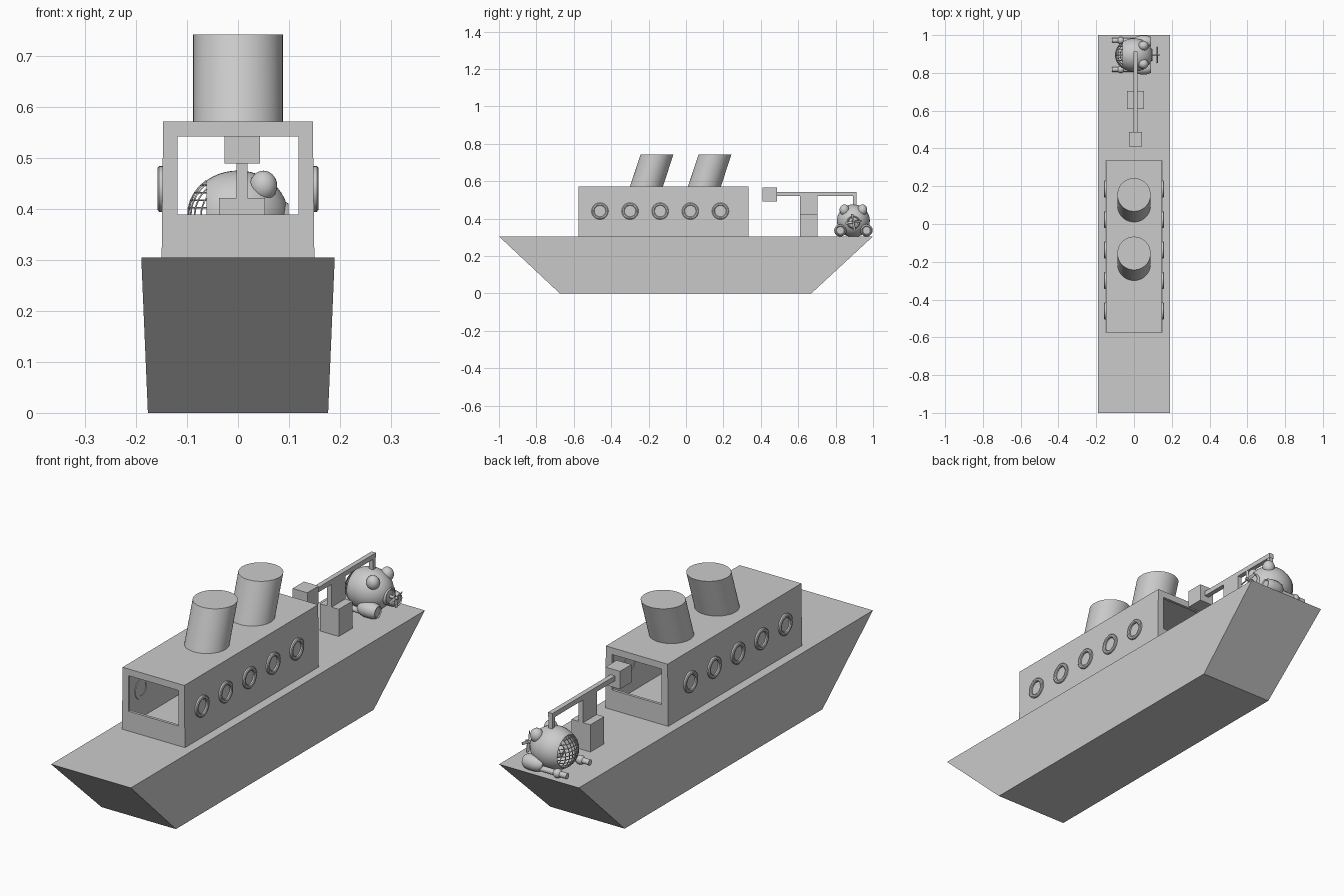
import bpy, bmesh, math
from math import pi, cos, sin
from mathutils import Matrix, Vector

if "Cube" in bpy.data.objects:
    bpy.data.objects.remove(bpy.data.objects["Cube"])


def finish(bm, name, smooth=False):
    bmesh.ops.recalc_face_normals(bm, faces=bm.faces)
    me = bpy.data.meshes.new(name)
    bm.to_mesh(me)
    bm.free()
    ob = bpy.data.objects.new(name, me)
    bpy.context.collection.objects.link(ob)
    if smooth:
        bpy.context.view_layer.objects.active = ob
        bpy.ops.object.select_all(action='DESELECT')
        ob.select_set(True)
        bpy.ops.object.shade_smooth_by_angle(angle=math.radians(35))
    return ob


def loft(name, *rings):
    """Solid between two or more matching outlines."""
    bm = bmesh.new()
    vs = [[bm.verts.new(p) for p in r] for r in rings]
    n = len(vs[0])
    for a, b in zip(vs, vs[1:]):
        for i in range(n):
            bm.faces.new((a[i], a[(i + 1) % n], b[(i + 1) % n], b[i]))
    bm.faces.new(vs[0])
    bm.faces.new(vs[-1])
    return finish(bm, name, n > 8)


def rect(hx, y0, y1, z, cx=0):
    return [(cx - hx, y0, z), (cx + hx, y0, z), (cx + hx, y1, z), (cx - hx, y1, z)]


def box(name, cx, hx, y0, y1, z0, z1):
    return loft(name, rect(hx, y0, y1, z0, cx), rect(hx, y0, y1, z1, cx))


def circle(r, c, n=40, axis='Z'):
    pts = []
    for i in range(n):
        a = 2 * pi * i / n
        d = (r * cos(a), r * sin(a), 0) if axis == 'Z' else (0, r * cos(a), r * sin(a))
        pts.append(Vector(c) + Vector(d))
    return pts


def rod(name, y, z, sections):
    """Round solid along x from (x, radius) sections."""
    return loft(name, *[circle(r, (x, y, z), 20, 'X') for x, r in sections])


def ball(name, c, r, scale=(1, 1, 1)):
    bm = bmesh.new()
    m = Matrix.Translation(c) @ Matrix.Diagonal((*scale, 1))
    bmesh.ops.create_uvsphere(bm, u_segments=24, v_segments=14, radius=r, matrix=m)
    return finish(bm, name, True)


def cut(target, cutter):
    mod = target.modifiers.new("cut", 'BOOLEAN')
    mod.operation = 'DIFFERENCE'
    mod.solver = 'EXACT'
    mod.object = cutter
    cutter.hide_render = True
    cutter.hide_set(True)


# hull
loft("hull", rect(0.177, -0.675, 0.67, 0), rect(0.19, -1, 1, 0.305))

# hollow cabin with open window at each end
cabin = loft("cabin", rect(0.15, -0.575, 0.335, 0.304), rect(0.147, -0.575, 0.335, 0.572))
cut(cabin, box("room_cutter", 0, 0.138, -0.563, 0.323, 0.315, 0.56))
cut(cabin, box("window_cutter", 0, 0.119, -0.7, 0.5, 0.39, 0.543))

# porthole rings through the side walls
for side in (-1, 1):
    for i in range(5):
        c = (0, -0.46 + 0.161 * i, 0.44)
        bm = bmesh.new()
        prof = [(0.135, 0.03), (0.155, 0.03), (0.158, 0.034), (0.158, 0.041),
                (0.155, 0.045), (0.135, 0.045)]
        rings = [[bm.verts.new(p) for p in circle(r, (side * x, c[1], c[2]), 28, 'X')]
                 for x, r in prof]
        for a, b in zip(rings, rings[1:] + rings[:1]):
            for k in range(28):
                j = (k + 1) % 28
                bm.faces.new((a[k], a[j], b[j], b[k]))
        finish(bm, "porthole", True)

# raked funnels
for y in (-0.155, 0.155):
    loft("funnel", circle(0.088, (0, y - 0.057, 0.57), 48), circle(0.088, (0, y, 0.743), 48))

# crane
CX = 0.008
box("crane_base", CX, 0.045, 0.61, 0.703, 0.304, 0.422)
box("crane_column", CX, 0.0105, 0.61, 0.703, 0.42, 0.525)
box("crane_arm", CX, 0.0105, 0.48, 0.912, 0.52, 0.541)
box("crane_counterweight", CX, 0.035, 0.41, 0.487, 0.49, 0.567)
box("crane_hook", CX, 0.0095, 0.892, 0.911, 0.455, 0.525)

# submersible body: ellipsoid opened on its window side
C = Vector((0, 0.895, 0.388))
R = 0.088
SX = 1.12
bm = bmesh.new()
bmesh.ops.create_uvsphere(bm, u_segments=40, v_segments=24, radius=R,
                          matrix=Matrix.Rotation(pi / 2, 4, 'Y'))
bmesh.ops.scale(bm, vec=(SX, 1, 1), verts=bm.verts)
bmesh.ops.bisect_plane(bm, geom=bm.verts[:] + bm.edges[:] + bm.faces[:],
                       plane_co=(-0.062, 0, 0), plane_no=(-1, 0, 0), clear_outer=True)
bmesh.ops.translate(bm, vec=C, verts=bm.verts)
body = finish(bm, "submersible_body", True)
sol = body.modifiers.new("shell", 'SOLIDIFY')
sol.thickness = 0.006

# curved window grille
cu = bpy.data.curves.new("window_grille", 'CURVE')
cu.dimensions = '3D'
cu.bevel_depth = 0.0018
cu.bevel_resolution = 1
lim = R * math.sqrt(1 - (0.062 / (R * SX)) ** 2)
for i in range(-4, 5):
    off = i * lim / 4.6
    half = math.sqrt(lim ** 2 - off ** 2)
    for vertical in (True, False):
        sp = cu.splines.new('POLY')
        sp.points.add(10)
        for k, p in enumerate(sp.points):
            t = half * (k / 5 - 1)
            x = -SX * math.sqrt(R * R - off * off - t * t)
            y, z = (off, t) if vertical else (t, off)
            p.co = (*(C + Vector((x, y, z))), 1)
ob = bpy.data.objects.new("window_grille", cu)
bpy.context.collection.objects.link(ob)

# paired bumps, side pods and thin front arms
for s in (-1, 1):
    y = C.y + s * 0.048
    ball("top_bump", (0.05, y, 0.446), 0.027, (1, 0.95, 1.1))
    y = C.y + s * 0.07
    rod("side_pod", y, 0.337, [(0.0, 0.016), (0.015, 0.028), (0.035, 0.033), (0.065, 0.033),
                               (0.082, 0.029), (0.09, 0.024), (0.086, 0.02)])
    y = C.y + s * 0.077
    ball("arm_joint", (-0.07, y, 0.325), 0.019)
    rod("front_arm", y, 0.325, [(-0.116, 0.012), (0.01, 0.012)])

# thruster and four-blade propeller
rod("thruster", C.y, 0.381, [(0.06, 0.036), (0.09, 0.036), (0.099, 0.03), (0.094, 0.024)])
rod("propeller_shaft", C.y, 0.381, [(0.09, 0.006), (0.135, 0.006)])
for i in range(4):
    bm = bmesh.new()
    m = (Matrix.Translation((0.123, C.y, 0.381)) @ Matrix.Rotation(i * pi / 2 + 0.15, 4, 'X')
         @ Matrix.Translation((0, 0, 0.023)) @ Matrix.Rotation(0.5, 4, 'Z')
         @ Matrix.Diagonal((0.003, 0.012, 0.042, 1)))
    bmesh.ops.create_cube(bm, size=1, matrix=m)
    finish(bm, "propeller_blade")
